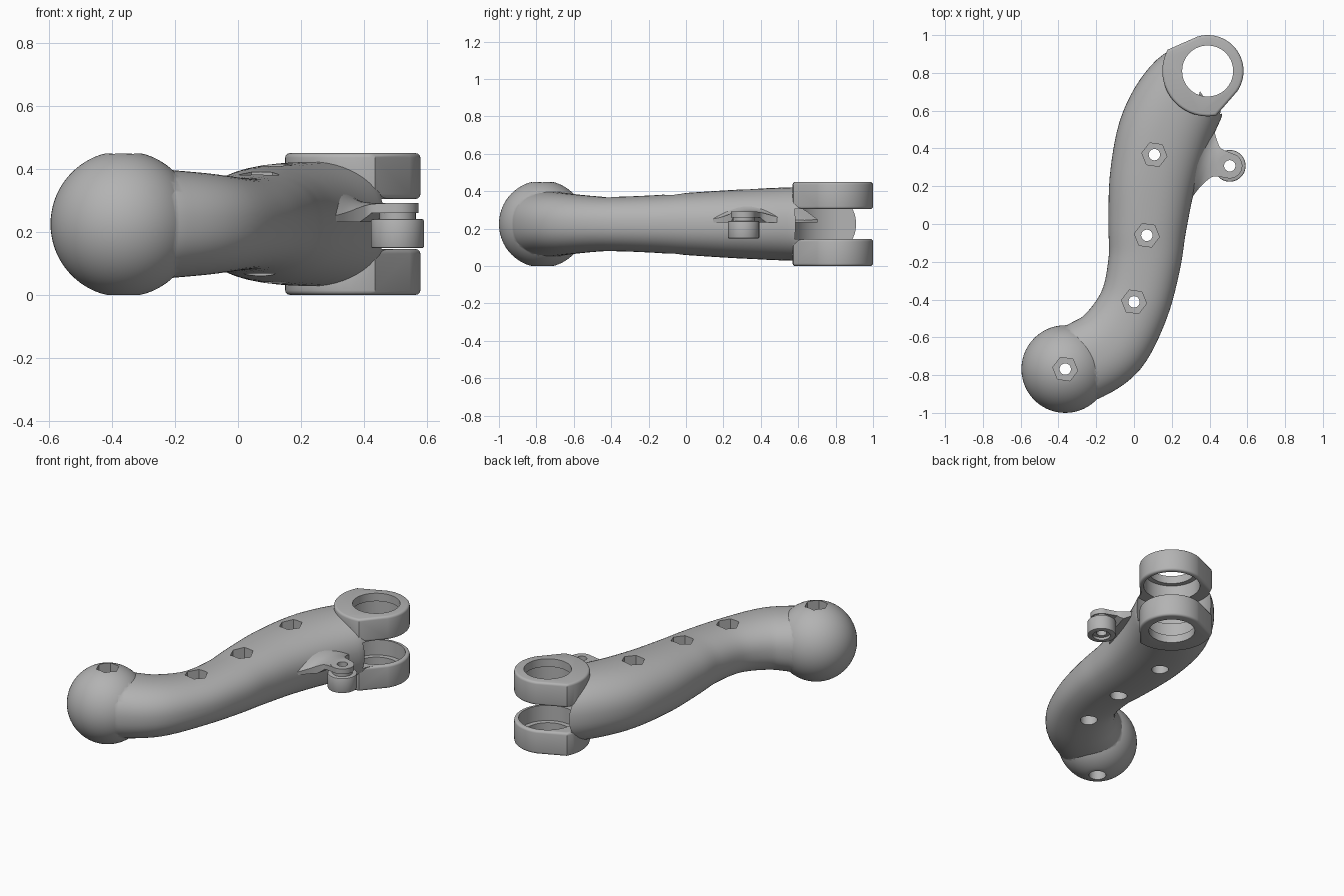
import bpy, bmesh, math
from mathutils import Vector

default = bpy.data.objects.get("Cube")
if default:
    bpy.data.objects.remove(default, do_unlink=True)

MID = 0.225                      # height of the symmetry plane
EYE = (0.39, 0.81)               # clevis axis
LUG = (0.507, 0.308)             # side lug axis
BALL = (-0.364, -0.768)          # ball axis
BOLTS = [BALL, (0, -0.412), (0.068, -0.06), (0.108, 0.367)]

grey = bpy.data.materials.new("satin grey")
grey.use_nodes = True
COLOUR = (0.45, 0.45, 0.45, 1)
grey.diffuse_color = COLOUR
grey.node_tree.nodes["Principled BSDF"].inputs["Base Color"].default_value = COLOUR


def make(name, bm):
    bmesh.ops.recalc_face_normals(bm, faces=bm.faces)
    mesh = bpy.data.meshes.new(name)
    bm.to_mesh(mesh)
    bm.free()
    mesh.materials.append(grey)
    obj = bpy.data.objects.new(name, mesh)
    bpy.context.collection.objects.link(obj)
    return obj


def loft(name, rings):
    bm = bmesh.new()
    loops = [[bm.verts.new(p) for p in ring] for ring in rings]
    n = len(loops[0])
    for a, b in zip(loops, loops[1:]):
        for i in range(n):
            j = (i + 1) % n
            bm.faces.new((a[i], a[j], b[j], b[i]))
    bm.faces.new(loops[0])
    bm.faces.new(loops[-1])
    return make(name, bm)


def prism(name, outline, z0, z1):
    return loft(name, [[(x, y, z) for x, y in outline] for z in (z0, z1)])


def arc(centre, r, start, end, n):
    angles = [math.radians(start + (end - start) * i / n) for i in range(n)]
    return [(centre[0] + r * math.cos(a), centre[1] + r * math.sin(a)) for a in angles]


def circle(centre, r, n=48, turn=0):
    return arc(centre, r, turn, turn + 360, n)


def apply(obj, kind, **settings):
    mod = obj.modifiers.new(kind.lower(), kind)
    for key, value in settings.items():
        setattr(mod, key, value)
    bpy.context.view_layer.objects.active = obj
    bpy.ops.object.modifier_apply(modifier=mod.name)


def combine(obj, other, operation):
    apply(obj, 'BOOLEAN', operation=operation, solver='EXACT', object=other)
    bpy.data.objects.remove(other, do_unlink=True)


def cut(obj, outline, z0, z1):
    combine(obj, prism("cutter", outline, z0, z1), 'DIFFERENCE')


def spline(points, steps):
    pts = [Vector(p) for p in points]
    pts = [2 * pts[0] - pts[1]] + pts + [2 * pts[-1] - pts[-2]]
    out = []
    for a, b, c, d in zip(pts, pts[1:], pts[2:], pts[3:]):
        for s in range(steps):
            t = s / steps
            out.append(0.5 * (2 * b + (c - a) * t + (2 * a - 5 * b + 4 * c - d) * t ** 2
                              + (3 * b - a - 3 * c + d) * t ** 3))
    return out + [pts[-2]]


def soften(v):
    return math.copysign(abs(v) ** 0.88, v)


# Arm: oval sections swept along an S path (x, y, half width, half height)
path = spline([(-0.34, -0.755, 0.2, 0.178), (-0.26, -0.725, 0.212, 0.175),
               (-0.12, -0.63, 0.207, 0.162), (0.0, -0.43, 0.187, 0.146),
               (0.056, -0.2, 0.192, 0.152), (0.072, 0.0, 0.208, 0.166),
               (0.102, 0.25, 0.23, 0.182), (0.168, 0.5, 0.245, 0.194),
               (0.275, 0.7, 0.232, 0.199), (0.385, 0.81, 0.188, 0.2)], 6)
sections = []
for i, p in enumerate(path):
    along = path[min(i + 1, len(path) - 1)] - path[max(i - 1, 0)]
    side = Vector((along[1], -along[0])).normalized()
    ring = []
    for k in range(56):
        a = math.tau * k / 56
        w = p[2] * soften(math.cos(a))
        ring.append((p[0] + side.x * w, p[1] + side.y * w,
                     MID + p[3] * soften(math.sin(a))))
    sections.append(ring)
arm = loft("arm", sections)

# Ball end with flattened poles
bm = bmesh.new()
bmesh.ops.create_uvsphere(bm, u_segments=56, v_segments=40, radius=0.232)
for v in bm.verts:
    v.co = (v.co.x + BALL[0], v.co.y + BALL[1],
            MID + max(-MID, min(MID, v.co.z)))
combine(arm, make("ball", bm), 'UNION')

# Web that carries the side lug, flaring wider and taller into the arm
# (distance from the arm edge, half width, rim height, crown height)
stations = spline([(-0.1, 0.34, 0.25, 0.385), (-0.04, 0.285, 0.245, 0.345),
                   (0.0, 0.225, 0.25, 0.312), (0.03, 0.155, 0.262, 0.298),
                   (0.06, 0.105, 0.278, 0.293), (0.09, 0.076, 0.288, 0.292),
                   (0.155, 0.066, 0.292, 0.292)], 4)
out_dir, arm_dir = Vector((0.966, -0.26)), Vector((0.26, 0.966))
origin = Vector(LUG) - 0.155 * out_dir
sections = []
for d, w, rim, crown in stations:
    floor = 0.232 if d < 0.06 else 0.232 + 0.028 * min(1, (d - 0.06) / 0.03)
    profile = [(-1, floor), (1, floor)]
    profile += [(s / 6, rim + (crown - rim) * (1 - (s / 6) ** 2)) for s in range(6, -7, -1)]
    ring = []
    for s, z in profile:
        spot = origin + out_dir * d + arm_dir * s * w
        ring.append((spot.x, spot.y, z))
    sections.append(ring)
web = loft("lug_web", sections)
combine(web, prism("lug_disc", circle(LUG, 0.0665), 0.26, 0.2925), 'UNION')

# Slot between the clevis ears
cut(arm, circle(EYE, 0.238, 72), 0.145, 0.305)

# Clevis ears: wide round on the arm side, narrower round at the tip
ear_outline = arc(EYE, 0.24, 152, 285, 32) + arc(EYE, 0.19, 325, 470, 36)
for z0 in (0.0, 0.305):
    ear = prism("ear", ear_outline, z0, z0 + 0.145)
    apply(ear, 'BEVEL', width=0.014, segments=3, limit_method='ANGLE',
          angle_limit=math.radians(50))
    combine(arm, ear, 'UNION')

# Stepped bearing bores
cut(arm, circle(EYE, 0.135, 64), -0.1, 0.6)
cut(arm, circle(EYE, 0.165, 64), 0.05, 0.4)

# Bolt holes: hexagon pocket on top, round pocket below
tops = [0.45, 0.37, 0.39, 0.415]
for centre, top in zip(BOLTS, tops):
    cut(arm, circle(centre, 0.03, 24), -0.1, 0.6)
    cut(arm, circle(centre, 0.067, 6, -8), top - 0.1, 0.6)
    cut(arm, circle(centre, 0.05, 32), -0.1, 2 * MID - top + 0.1)

# Side lug: hole through the web, collar and roller
cut(web, circle(LUG, 0.03, 32), 0.1, 0.4)
collar = prism("lug_collar", circle(LUG, 0.058), 0.235, 0.262)
cut(collar, circle(LUG, 0.03, 32), 0.1, 0.4)
roller = prism("lug_roller", circle(LUG, 0.084), 0.148, 0.241)
apply(roller, 'BEVEL', width=0.006, segments=2, limit_method='ANGLE',
      angle_limit=math.radians(50))
cut(roller, circle(LUG, 0.03, 32), 0.1, 0.4)
cut(roller, circle(LUG, 0.052, 32), 0.1, 0.165)

for obj in (arm, web, collar, roller):
    bpy.ops.object.select_all(action='DESELECT')
    obj.select_set(True)
    bpy.context.view_layer.objects.active = obj
    bpy.ops.object.shade_smooth_by_angle(angle=math.radians(32))
